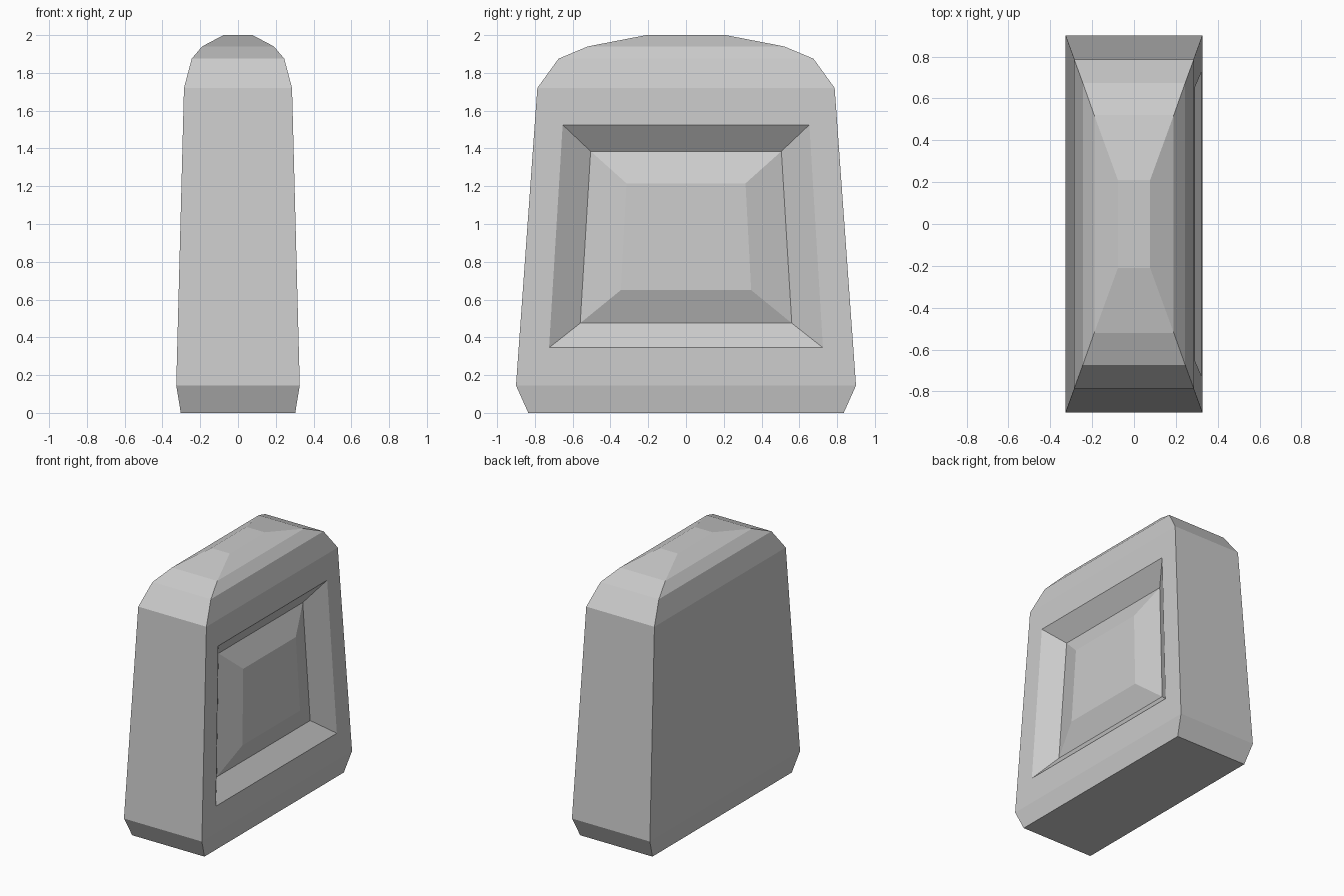
import bpy
import bmesh

if "Cube" in bpy.data.objects:
    bpy.data.objects.remove(bpy.data.objects["Cube"])

# Body cross-sections: z, half width in x, half depth in y
BODY = [(0, 0.303, 0.835), (0.145, 0.327, 0.90), (1.72, 0.286, 0.787),
        (1.875, 0.245, 0.675), (1.94, 0.19, 0.52), (2.0, 0.077, 0.21)]
# Panel loops on the +x side: bottom z, top z, bottom half y, top half y, depth
PANEL = [(0.345, 1.525, 0.725, 0.653, 0.0),
         (0.475, 1.385, 0.56, 0.505, 0.105),
         (0.65, 1.215, 0.345, 0.315, 0.035)]

bm = bmesh.new()


def loop(points):
    return [bm.verts.new(p) for p in points]


def bridge(a, b, skip=()):
    for i in range(4):
        if i not in skip:
            j = (i + 1) % 4
            bm.faces.new((a[i], a[j], b[j], b[i]))


def side_x(z):
    """x of the sloping side wall at height z"""
    return 0.327 + (0.286 - 0.327) * (z - 0.145) / (1.72 - 0.145)


# Tapered body with chamfered foot and faceted crown
rings = [loop([(-x, -y, z), (x, -y, z), (x, y, z), (-x, y, z)]) for z, x, y in BODY]
for k in range(len(rings) - 1):
    bridge(rings[k], rings[k + 1], skip=(1,) if k == 1 else ())
bm.faces.new(rings[0][::-1])
bm.faces.new(rings[-1])

# Side wall with a sunken groove and raised centre
previous = [rings[1][1], rings[1][2], rings[2][2], rings[2][1]]
for z0, z1, y0, y1, d in PANEL:
    xa, xb = side_x(z0) - d, side_x(z1) - d
    current = loop([(xa, -y0, z0), (xa, y0, z0), (xb, y1, z1), (xb, -y1, z1)])
    bridge(previous, current)
    previous = current
bm.faces.new(previous)

bmesh.ops.recalc_face_normals(bm, faces=bm.faces[:])
mesh = bpy.data.meshes.new("panelled_block")
bm.to_mesh(mesh)
bm.free()
bpy.context.collection.objects.link(bpy.data.objects.new("panelled_block", mesh))
